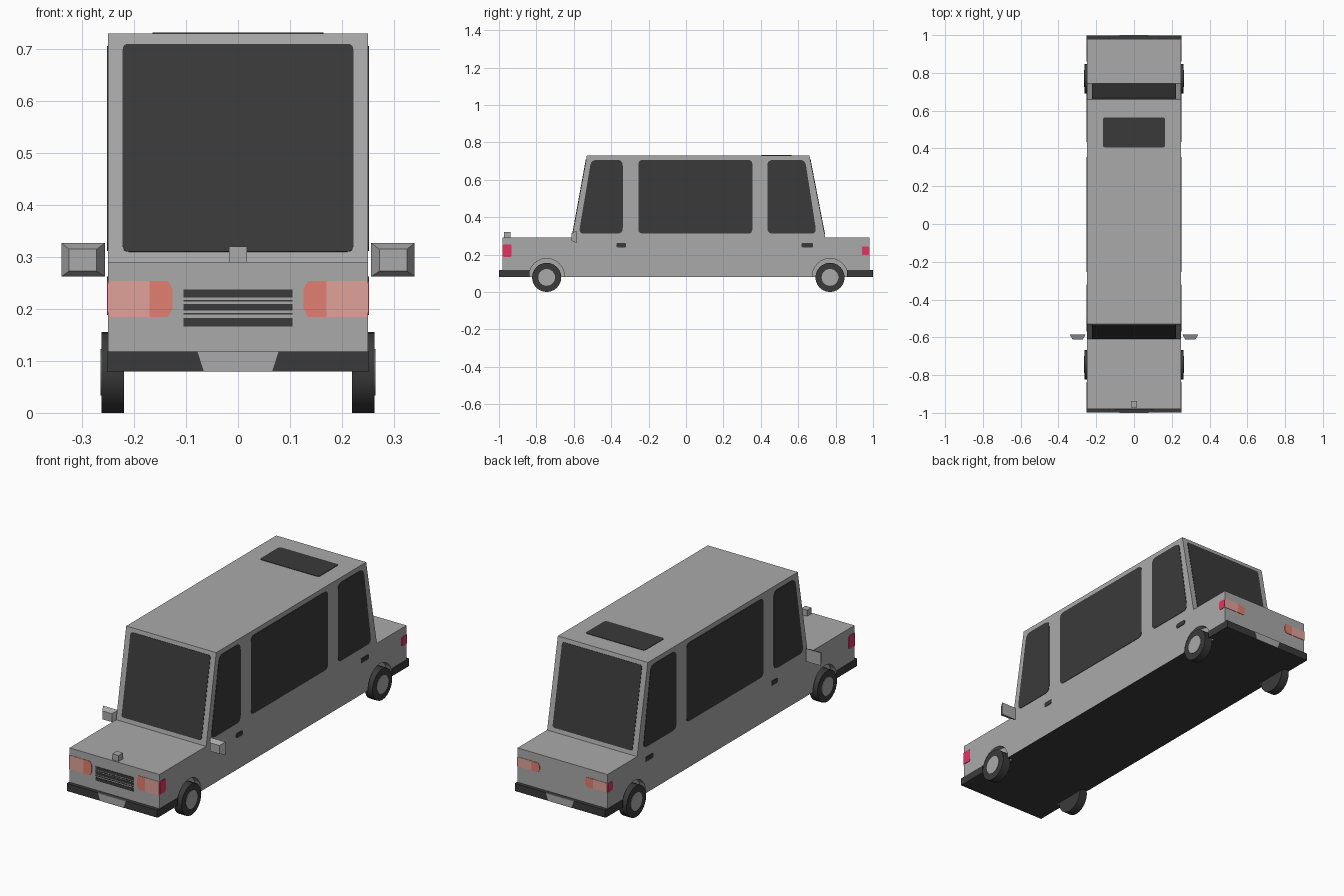
import bpy, bmesh, math
from mathutils import Vector, Matrix

if "Cube" in bpy.data.objects:
    bpy.data.objects.remove(bpy.data.objects["Cube"])


def material(name, r, g, b):
    m = bpy.data.materials.new(name)
    m.diffuse_color = (r, g, b, 1)
    m.use_nodes = True
    m.node_tree.nodes["Principled BSDF"].inputs["Base Color"].default_value = m.diffuse_color
    return m


GREY = material("silver grey", 0.40, 0.40, 0.40)
DARK = material("dark grey", 0.042, 0.042, 0.042)
PINK = material("pale lamp", 0.75, 0.36, 0.32)
ORANGE = material("orange lamp", 0.75, 0.21, 0.16)
RED = material("crimson lamp", 0.75, 0.035, 0.12)


def finish(name, bm, *mats):
    bmesh.ops.recalc_face_normals(bm, faces=bm.faces[:])
    me = bpy.data.meshes.new(name)
    bm.to_mesh(me)
    bm.free()
    ob = bpy.data.objects.new(name, me)
    bpy.context.collection.objects.link(ob)
    for m in mats:
        me.materials.append(m)
    return ob


def mirror(ob):
    ob.modifiers.new("mirror", 'MIRROR').use_axis[0] = True
    return ob


def prism(bm, pts, depth):
    """Extrude a closed 3D outline along the vector depth."""
    f = bm.faces.new([bm.verts.new(p) for p in pts])
    ext = bmesh.ops.extrude_face_region(bm, geom=[f])["geom"]
    bmesh.ops.translate(bm, verts=[v for v in ext if isinstance(v, bmesh.types.BMVert)], vec=depth)


def rounded(pts, r, n=4):
    """Round the corners of a 2D outline."""
    if r == 0:
        return pts
    out = []
    for i, p in enumerate(pts):
        p, a, b = Vector(p), Vector(pts[i - 1]), Vector(pts[(i + 1) % len(pts)])
        s, e = p + (a - p).normalized() * r, p + (b - p).normalized() * r
        for k in range(n + 1):
            t = k / n
            out.append(s * (1 - t) ** 2 + p * 2 * t * (1 - t) + e * t * t)
    return out


def plate(name, pts, origin, u, v, mat, r=0, proud=0.002):
    """Thin plate straddling a surface, drawn in the (u, v) plane at origin."""
    o, u, v = Vector(origin), Vector(u), Vector(v)
    n = u.cross(v).normalized() * proud
    bm = bmesh.new()
    prism(bm, [o + u * p[0] + v * p[1] - n for p in rounded(pts, r)], n * 2)
    return finish(name, bm, mat)


def rect(x0, x1, y0, y1):
    return [(x0, y0), (x1, y0), (x1, y1), (x0, y1)]


def side(name, pts, mat, r=0):
    return mirror(plate(name, pts, (0.25, 0, 0), (0, 1, 0), (0, 0, 1), mat, r))


def end(name, pts, y, mat, r=0, proud=0.002):
    return plate(name, pts, (0, y, 0), (1, 0, 0), (0, 0, 1), mat, r, proud)


def box(name, x0, x1, y0, y1, z0, z1, mat):
    bm = bmesh.new()
    prism(bm, [(x, y, z0) for x, y in rect(x0, x1, y0, y1)], Vector((0, 0, z1 - z0)))
    return finish(name, bm, mat)


def cylinder(bm, y, z, x0, x1, r, n):
    m = Matrix.Translation(((x0 + x1) / 2, y, z)) @ Matrix.Rotation(math.pi / 2, 4, 'Y')
    bmesh.ops.create_cone(bm, cap_ends=True, segments=n, radius1=r, radius2=r,
                          depth=abs(x1 - x0), matrix=m)


WHEEL_Y = (-0.745, 0.77)

# Body: side profile extruded across the width, dark underside
profile = [(-0.98, 0.08), (-0.98, 0.29), (-0.61, 0.29), (-0.53, 0.73),
           (0.66, 0.73), (0.745, 0.29), (0.98, 0.29), (0.98, 0.08)]
bm = bmesh.new()
prism(bm, [(-0.25, y, z) for y, z in profile], Vector((0.5, 0, 0)))
body = finish("body", bm, GREY, DARK)
for f in body.data.polygons:
    f.material_index = 1 if f.normal.z < -0.9 else 0

# Wheel arch recesses
bm = bmesh.new()
for y in WHEEL_Y:
    for s in (-1, 1):
        cylinder(bm, y, 0.084, s * 0.221, s * 0.3, 0.095, 24)
cutter = finish("wheel_arch_cutter", bm, GREY)
cutter.hide_render = True
cutter.hide_set(True)
cut = body.modifiers.new("wheel arches", 'BOOLEAN')
cut.object, cut.operation, cut.solver = cutter, 'DIFFERENCE', 'EXACT'

# Wheels and hubcaps
for label, y in zip(("front", "rear"), WHEEL_Y):
    for part, x0, x1, r, m in (("wheel", 0.219, 0.263, 0.078, DARK),
                               ("hubcap", 0.255, 0.265, 0.045, GREY)):
        bm = bmesh.new()
        cylinder(bm, y, 0.078, x0, x1, r, 24)
        ob = mirror(finish(f"{label}_{part}", bm, m))
        bpy.context.view_layer.objects.active = ob
        ob.select_set(True)
        bpy.ops.object.shade_smooth_by_angle(angle=math.radians(30))
        ob.select_set(False)

# Windows
screen = rect(-0.222, 0.222, 0.02, 0.42)
plate("windscreen", screen, (0, -0.61, 0.29), (1, 0, 0), (0, 0.08 / 0.44, 1), DARK, 0.012)
plate("rear_window", screen, (0, 0.745, 0.29), (1, 0, 0), (0, -0.085 / 0.44, 1), DARK, 0.012)
plate("sunroof", rect(-0.165, 0.165, 0.405, 0.565), (0, 0, 0.73), (1, 0, 0), (0, 1, 0), DARK, 0.015)
side("front_side_window", [(-0.573, 0.312), (-0.338, 0.312), (-0.338, 0.706), (-0.507, 0.706)], DARK, 0.03)
side("middle_side_window", rect(-0.255, 0.355, 0.312, 0.706), DARK, 0.025)
side("rear_side_window", [(0.435, 0.312), (0.698, 0.312), (0.637, 0.706), (0.435, 0.706)], DARK, 0.03)

# Door handles
side("front_door_handle", rect(-0.372, -0.32, 0.238, 0.262), DARK, 0.01)
side("rear_door_handle", rect(0.617, 0.68, 0.238, 0.262), DARK, 0.01)

# Bumpers with side strips and number plate patches
for label, s in (("front", -1), ("rear", 1)):
    box(f"{label}_bumper", -0.25, 0.25, *sorted((s * 0.975, s * 0.998)), 0.08, 0.118, DARK)
    end(f"{label}_number_plate", [(-0.066, 0.0805), (0.066, 0.0805), (0.078, 0.118), (-0.078, 0.118)],
        s * 0.998, GREY)
side("front_bumper_strip", rect(-0.997, -0.836, 0.08, 0.118), DARK)
side("rear_bumper_strip", rect(0.861, 0.997, 0.08, 0.118), DARK)

# Lamps
for label, y, z0, z1 in (("front", -0.98, 0.185, 0.254), ("rear", 0.98, 0.198, 0.246)):
    mirror(end(f"{label}_outer_lamp", rect(0.17, 0.25, z0, z1), y, PINK))
    mirror(end(f"{label}_inner_lamp", [(0.135, z0), (0.17, z0), (0.17, z1), (0.135, z1),
                                       (0.126, z1 - 0.015), (0.126, z0 + 0.015)], y, ORANGE))
side("front_side_lamp", rect(-0.98, -0.932, 0.188, 0.254), RED, 0.01)
side("rear_side_lamp", rect(0.94, 0.98, 0.198, 0.244), RED, 0.01)

# Grille bars
for i, (z0, z1) in enumerate([(0.166, 0.183), (0.189, 0.1925), (0.197, 0.21),
                              (0.214, 0.2175), (0.222, 0.237)]):
    end(f"grille_bar_{i + 1}", rect(-0.105, 0.105, z0, z1), -0.98, DARK)

# Hood ornament
box("hood_ornament", -0.017, 0.017, -0.972, -0.937, 0.288, 0.32, GREY)

# Wing mirrors: tapered toward the front
bm = bmesh.new()
back = [bm.verts.new((x, -0.585, z)) for x, z in rect(0.256, 0.34, 0.262, 0.327)]
front = [bm.verts.new((x, -0.612, z)) for x, z in rect(0.272, 0.325, 0.273, 0.315)]
bm.faces.new(back)
bm.faces.new(front)
for i in range(4):
    j = (i + 1) % 4
    bm.faces.new((back[i], back[j], front[j], front[i]))
mirror(finish("wing_mirror", bm, GREY))
